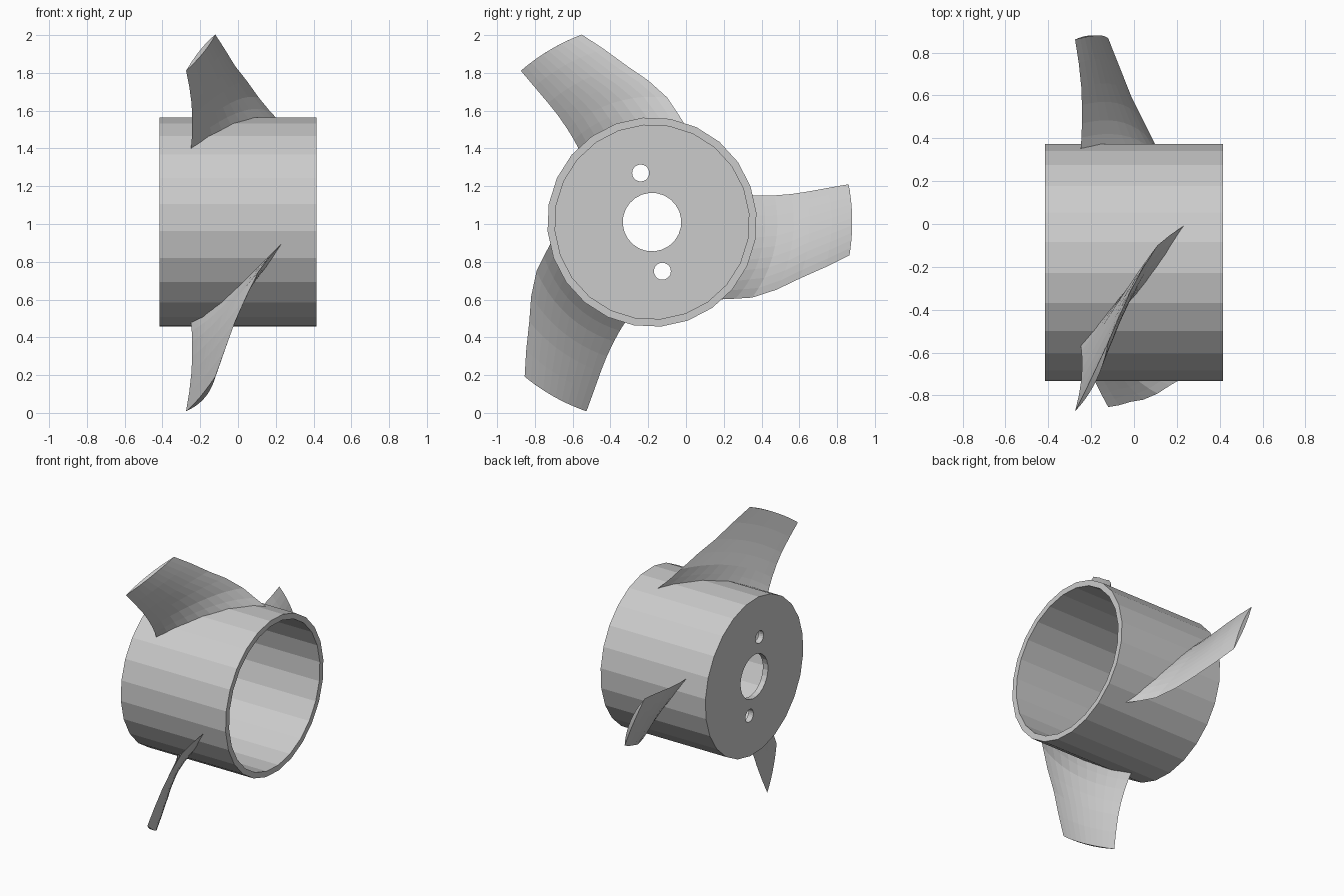
import bpy, bmesh
from math import sin, cos, radians, pi, hypot

if "Cube" in bpy.data.objects:
    bpy.data.objects.remove(bpy.data.objects["Cube"])

AXIS = (0, -0.18, 1.01)   # hub centre, axis runs along x
SIDES = 24


def make_object(name, bm):
    bmesh.ops.recalc_face_normals(bm, faces=bm.faces[:])
    mesh = bpy.data.meshes.new(name)
    bm.to_mesh(mesh)
    bm.free()
    obj = bpy.data.objects.new(name, mesh)
    obj.location = AXIS
    bpy.context.collection.objects.link(obj)
    return obj


def bridge(bm, a, b):
    n = len(a)
    for i in range(n):
        bm.faces.new((a[i], a[(i + 1) % n], b[(i + 1) % n], b[i]))


# Hub: open cup turned from a closed (x, radius) profile, bore in its floor
profile = [(-0.415, 0.155), (-0.415, 0.555), (0.415, 0.555),
           (0.415, 0.515), (-0.375, 0.515), (-0.375, 0.155)]
bm = bmesh.new()
rings = []
for i in range(SIDES):
    a = 2 * pi * i / SIDES + radians(5)
    rings.append([bm.verts.new((x, r * cos(a), r * sin(a))) for x, r in profile])
for i in range(SIDES):
    bridge(bm, rings[i], rings[(i + 1) % SIDES])
hub = make_object("hub", bm)

# Two small bolt holes through the hub floor
for y, z in ((-0.06, 0.26), (0.055, -0.26)):
    bpy.ops.mesh.primitive_cylinder_add(
        vertices=20, radius=0.045, depth=0.2, rotation=(0, pi / 2, 0),
        location=(-0.395, AXIS[1] + y, AXIS[2] + z))
    cutter = bpy.context.object
    cutter.name = "bolt_hole_cutter"
    cutter.hide_render = True
    cut = hub.modifiers.new("bolt_hole", 'BOOLEAN')
    cut.operation = 'DIFFERENCE'
    cut.solver = 'EXACT'
    cut.object = cutter
    bpy.context.view_layer.objects.active = hub
    bpy.ops.object.modifier_apply(modifier=cut.name)
    bpy.data.objects.remove(cutter)

# Blade stations: radius, rear edge (angle, x), front edge (angle, x),
# bulge on the front face, bulge on the rear face
stations = [
    (0.535, 15.5, -0.25, -50.0, 0.25, 0.027, 0.022),
    (0.600, 13.5, -0.245, -42.5, 0.17, 0.027, 0.018),
    (0.664, 12.3, -0.243, -37.0, 0.11, 0.027, 0.014),
    (0.750, 11.4, -0.243, -28.5, 0.045, 0.026, 0.010),
    (0.836, 11.1, -0.246, -21.0, -0.015, 0.026, 0.006),
    (0.950, 11.0, -0.258, -14.5, -0.07, 0.025, 0.003),
    (1.060, 10.9, -0.275, -9.5, -0.12, 0.024, 0.0),
]
STEPS = 10


def blade_section(bm, r, a1, x1, a2, x2, front, rear):
    t1, t2 = r * radians(a1), r * radians(a2)
    dx, dt = x2 - x1, t2 - t1
    length = hypot(dx, dt)
    path = [(i / STEPS, front) for i in range(STEPS + 1)]
    path += [(i / STEPS, -rear - 0.002) for i in range(STEPS - 1, 0, -1)]
    verts = []
    for s, bulge in path:
        h = 4 * s * (1 - s) * bulge / length
        x = x1 + dx * s - dt * h
        a = (t1 + dt * s + dx * h) / r
        verts.append(bm.verts.new((x, r * cos(a), r * sin(a))))
    return verts


# Three twisted blades spaced evenly around the hub
bm = bmesh.new()
loops = [blade_section(bm, *st) for st in stations]
for a, b in zip(loops, loops[1:]):
    bridge(bm, a, b)
# Tip and root caps as strips across the section
for loop in (loops[0], loops[-1]):
    n = len(loop)
    for i in range(STEPS):
        quad = [loop[i], loop[i + 1], loop[(n - i - 1) % n], loop[(n - i) % n]]
        bm.faces.new(list(dict.fromkeys(quad)))
blade = make_object("blade_1", bm)
for i in (1, 2):
    other = blade.copy()
    other.name = f"blade_{i + 1}"
    other.rotation_euler.x = i * 2 * pi / 3
    bpy.context.collection.objects.link(other)
